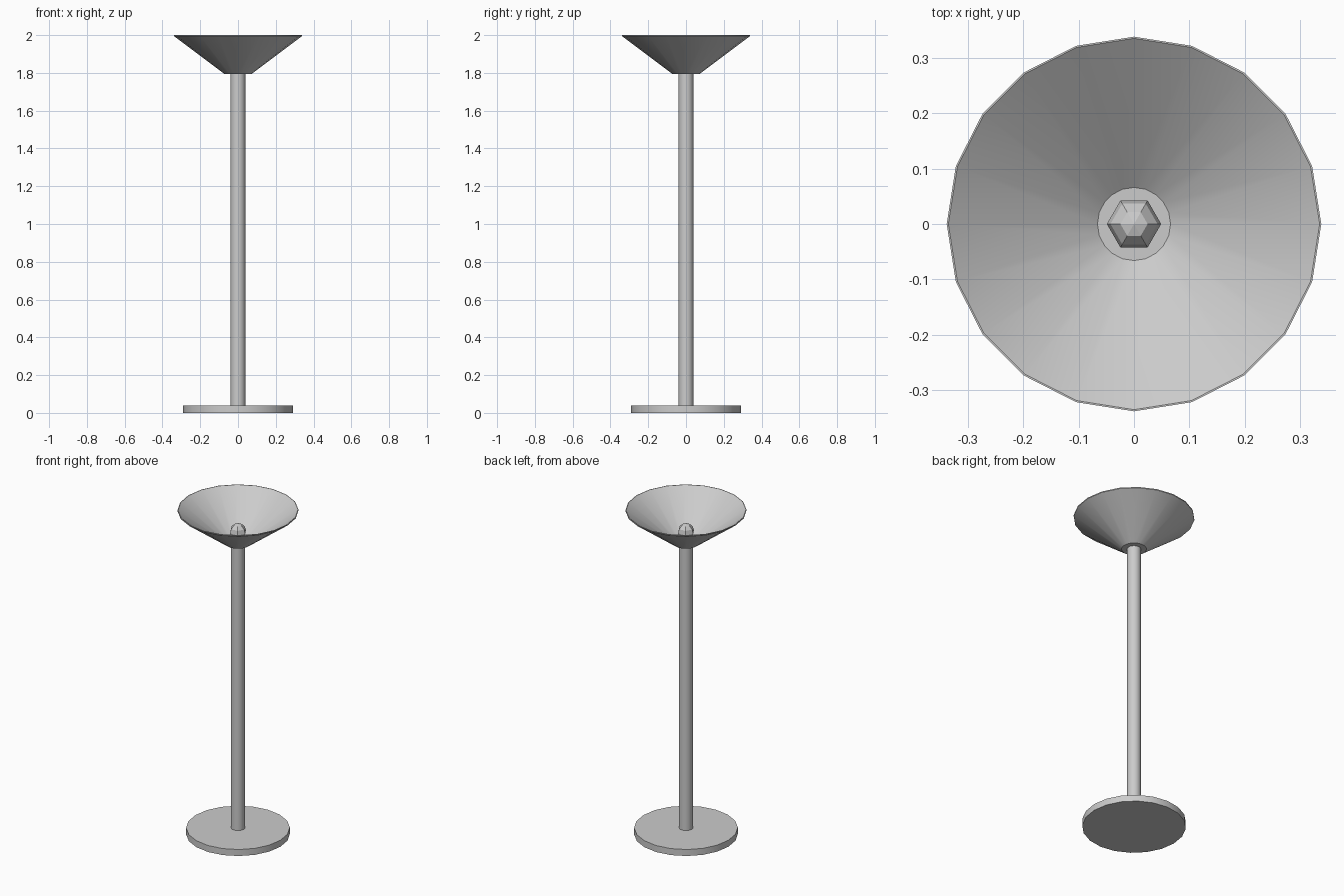
import bpy, bmesh
from math import cos, sin, pi, radians

if "Cube" in bpy.data.objects:
    bpy.data.objects.remove(bpy.data.objects["Cube"])


def lathe(name, profile, sides):
    """Revolve (radius, z) points about z; radius 0 becomes a single pole vertex."""
    bm = bmesh.new()
    rings = []
    for r, z in profile:
        if r == 0:
            rings.append([bm.verts.new((0, 0, z))])
        else:
            rings.append([bm.verts.new((r * cos(2 * pi * i / sides),
                                        r * sin(2 * pi * i / sides), z))
                          for i in range(sides)])
    for a, b in zip(rings, rings[1:]):
        for i in range(sides):
            j = (i + 1) % sides
            quad = [a[i % len(a)], a[j % len(a)], b[j % len(b)], b[i % len(b)]]
            bm.faces.new(list(dict.fromkeys(quad)))
    bmesh.ops.recalc_face_normals(bm, faces=bm.faces)
    mesh = bpy.data.meshes.new(name)
    bm.to_mesh(mesh)
    bm.free()
    obj = bpy.data.objects.new(name, mesh)
    bpy.context.collection.objects.link(obj)
    return obj


def smooth(obj, angle):
    bpy.ops.object.select_all(action='DESELECT')
    obj.select_set(True)
    bpy.context.view_layer.objects.active = obj
    bpy.ops.object.shade_smooth_by_angle(angle=radians(angle))


# Floor disc
base = lathe("base", [(0, 0), (0.29, 0), (0.29, 0.04), (0, 0.04)], 20)
smooth(base, 30)

# Upright tube
pole = lathe("pole", [(0, 0.04), (0.039, 0.04), (0.039, 1.797), (0, 1.797)], 20)
smooth(pole, 30)

# Thin conical bowl with a small upright lip, open at the top;
# the inside floor blends smoothly, the outside bottom edge stays sharp
shade = lathe("shade", [(0, 1.793), (0.07, 1.793), (0.338, 1.994), (0.338, 2.0),
                        (0.335, 2.0), (0.066, 1.802), (0, 1.802)], 20)
smooth(shade, 36.5)

# Low-poly bulb
R, Z = 0.049, 1.865
bulb = lathe("bulb", [(0, Z - R)] +
             [(R * sin(pi * k / 6), Z - R * cos(pi * k / 6)) for k in range(1, 6)] +
             [(0, Z + R)], 6)
